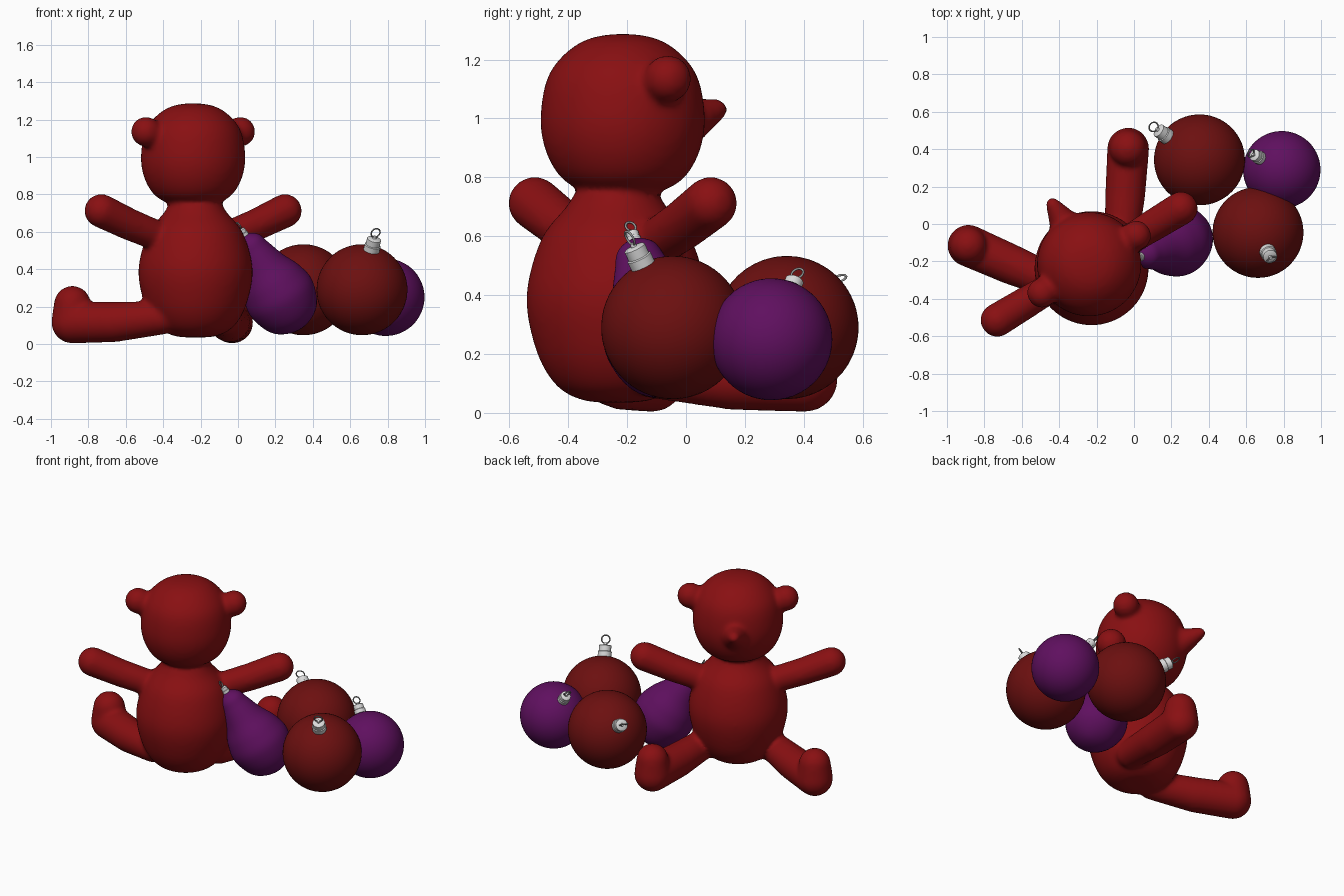
import bpy, bmesh, math
from mathutils import Matrix, Vector

cube = bpy.data.objects.get("Cube")
if cube:
    bpy.data.objects.remove(cube, do_unlink=True)


def material(name, colour):
    m = bpy.data.materials.new(name)
    m.use_nodes = True
    m.diffuse_color = (*colour, 1)
    m.node_tree.nodes["Principled BSDF"].inputs["Base Color"].default_value = (*colour, 1)
    return m


PLUSH = material("plush red", (0.25, 0.005, 0.006))
RED = material("bauble dark red", (0.15, 0.005, 0.005))
PURPLE = material("bauble purple", (0.115, 0.005, 0.115))
SILVER = material("silver", (0.7, 0.7, 0.7))
HOOK = material("hook grey", (0.3, 0.3, 0.3))


def smooth_profile(points, steps=6):
    """Catmull-Rom curve through (radius, height) points, rounded at both poles."""
    p = [Vector(q) for q in points]
    p = [Vector((-p[1].x, p[1].y))] + p + [Vector((-p[-2].x, p[-2].y))]
    out = []
    for a, b, c, d in zip(p, p[1:], p[2:], p[3:]):
        for i in range(steps):
            t = i / steps
            q = 0.5 * (2 * b + (c - a) * t + (2 * a - 5 * b + 4 * c - d) * t * t
                       + (3 * b - a - 3 * c + d) * t ** 3)
            out.append((max(q.x, 0), q.y))
    return out + [tuple(points[-1])]


def lathe(bm, profile, centre=(0, 0, 0), sides=48):
    part = bmesh.new()
    verts = [part.verts.new((r, 0, z)) for r, z in profile]
    edges = [part.edges.new(pair) for pair in zip(verts, verts[1:])]
    bmesh.ops.spin(part, geom=verts + edges, cent=(0, 0, 0), axis=(0, 0, 1),
                   angle=math.tau, steps=sides)
    bmesh.ops.remove_doubles(part, verts=part.verts, dist=1e-5)
    bmesh.ops.recalc_face_normals(part, faces=part.faces)
    bmesh.ops.translate(part, verts=part.verts, vec=centre)
    merge(bm, part)


def merge(bm, part):
    temp = bpy.data.meshes.new("temp")
    part.to_mesh(temp)
    part.free()
    bm.from_mesh(temp)
    bpy.data.meshes.remove(temp)


def limb(bm, *balls):
    """Tapered rounded segments through (centre, radius) balls."""
    for pair in zip(balls, balls[1:]):
        part = bmesh.new()
        for centre, radius in pair:
            bmesh.ops.create_icosphere(part, subdivisions=4, radius=radius,
                                       matrix=Matrix.Translation(centre))
        hull = bmesh.ops.convex_hull(part, input=part.verts)
        bmesh.ops.delete(part, geom=[v for v in hull["geom_interior"]
                                     if isinstance(v, bmesh.types.BMVert)], context='VERTS')
        bmesh.ops.recalc_face_normals(part, faces=part.faces)
        merge(bm, part)


def finish(bm, name, mat, matrix, sharp=None):
    mesh = bpy.data.meshes.new(name)
    bm.to_mesh(mesh)
    bm.free()
    mesh.materials.append(mat)
    for f in mesh.polygons:
        f.use_smooth = True
    if sharp:
        mesh.set_sharp_from_angle(angle=math.radians(sharp))
    ob = bpy.data.objects.new(name, mesh)
    ob.matrix_world = matrix
    bpy.context.collection.objects.link(ob)
    return ob


# Teddy bear: overlapping parts fused into one soft skin
bear = bmesh.new()
lathe(bear, smooth_profile([(0, .035), (.12, .045), (.21, .1), (.275, .22), (.305, .4),
                            (.255, .59), (.17, .7), (.11, .78), (0, .8)]), (0, -.025, 0))
lathe(bear, smooth_profile([(0, .74), (.12, .75), (.21, .8), (.265, .9), (.278, 1.02),
                            (.245, 1.16), (.14, 1.26), (0, 1.287)]))
# Upturned snout
limb(bear, ((0, .17, .96), .11), ((0, .375, 1.03), .036))
for s in (-1, 1):
    # Ear, arm, leg with upright foot
    limb(bear, ((s * .23, 0, 1.11), .07), ((s * .295, 0, 1.135), .08))
    limb(bear, ((s * .2, 0, .57), .08), ((s * .4, 0, .64), .085), ((s * .575, 0, .712), .09))
    limb(bear, ((s * .2, 0, .14), .09), ((s * .36, .22, .117), .107),
         ((s * .5, .42, .115), .112), ((s * .5, .42, .213), .098))
skin = finish(bear, "teddy_bear", PLUSH,
              Matrix.Translation((-.24, -.215, 0)) @ Matrix.Rotation(math.radians(31.3), 4, 'Z'))
remesh = skin.modifiers.new("fuse", 'REMESH')
remesh.mode = 'VOXEL'
remesh.voxel_size = 0.014
remesh.use_smooth_shade = True
soften = skin.modifiers.new("soften", 'SMOOTH')
soften.factor = 0.5
soften.iterations = 8


def bauble(name, mat, centre, direction, profile, top, cap):
    """Turned bauble with a silver cap of radius cap and a wire ring at the top."""
    turn = Vector(direction).to_track_quat('Z', 'Y').to_matrix().to_4x4()
    place = Matrix.Translation(centre) @ turn
    bm = bmesh.new()
    lathe(bm, profile, sides=64)
    finish(bm, name, mat, place)
    # Cap with a flared lip and a small crown
    bm = bmesh.new()
    h = cap * 1.7
    lathe(bm, [(0, 0), (cap, 0), (cap, h * .45), (cap * .88, h * .5), (cap * .88, h * .95),
               (cap * .75, h), (cap * .25, h * 1.03), (cap * .2, h * 1.2), (0, h * 1.2)], sides=24)
    finish(bm, name + "_cap", SILVER, place @ Matrix.Translation((0, 0, top)), 35)
    # Wire ring
    ring = max(cap * .6, .018)
    bpy.ops.mesh.primitive_torus_add(major_radius=ring, minor_radius=.004,
                                     major_segments=32, minor_segments=8)
    ob = bpy.context.object
    ob.name = name + "_ring"
    ob.data.materials.append(HOOK)
    for f in ob.data.polygons:
        f.use_smooth = True
    ob.matrix_world = (place @ Matrix.Translation((0, 0, top + h * 1.12 + ring))
                       @ Matrix.Rotation(math.pi / 2, 4, 'X'))


def ball(radius, n=32):
    arc = [(radius * math.sin(math.pi * i / n), -radius * math.cos(math.pi * i / n))
           for i in range(n + 1)]
    arc[0], arc[-1] = (0, -radius), (0, radius)
    return arc


# Round baubles
for name, mat, centre, direction, radius, cap in (
        ("front_red_bauble", RED, (.663, -.045, .29), (.06, -.12, .25), .243, .043),
        ("back_red_bauble", RED, (.35, .343, .29), (-.71, .51, .48), .243, .043),
        ("round_purple_bauble", PURPLE, (.79, .29, .25), (-.14, .075, .19), .207, .036)):
    bauble(name, mat, centre, direction, ball(radius), radius - .006, cap)

# Pear-shaped bauble leaning on the bear
pear = smooth_profile([(0, -.19), (.134, -.134), (.19, 0), (.172, .11), (.125, .21),
                       (.09, .31), (.065, .375), (0, .41)])
bauble("pear_purple_bauble", PURPLE, (.235, -.085, .24), (-.235, -.105, .4), pear, .403, .024)
